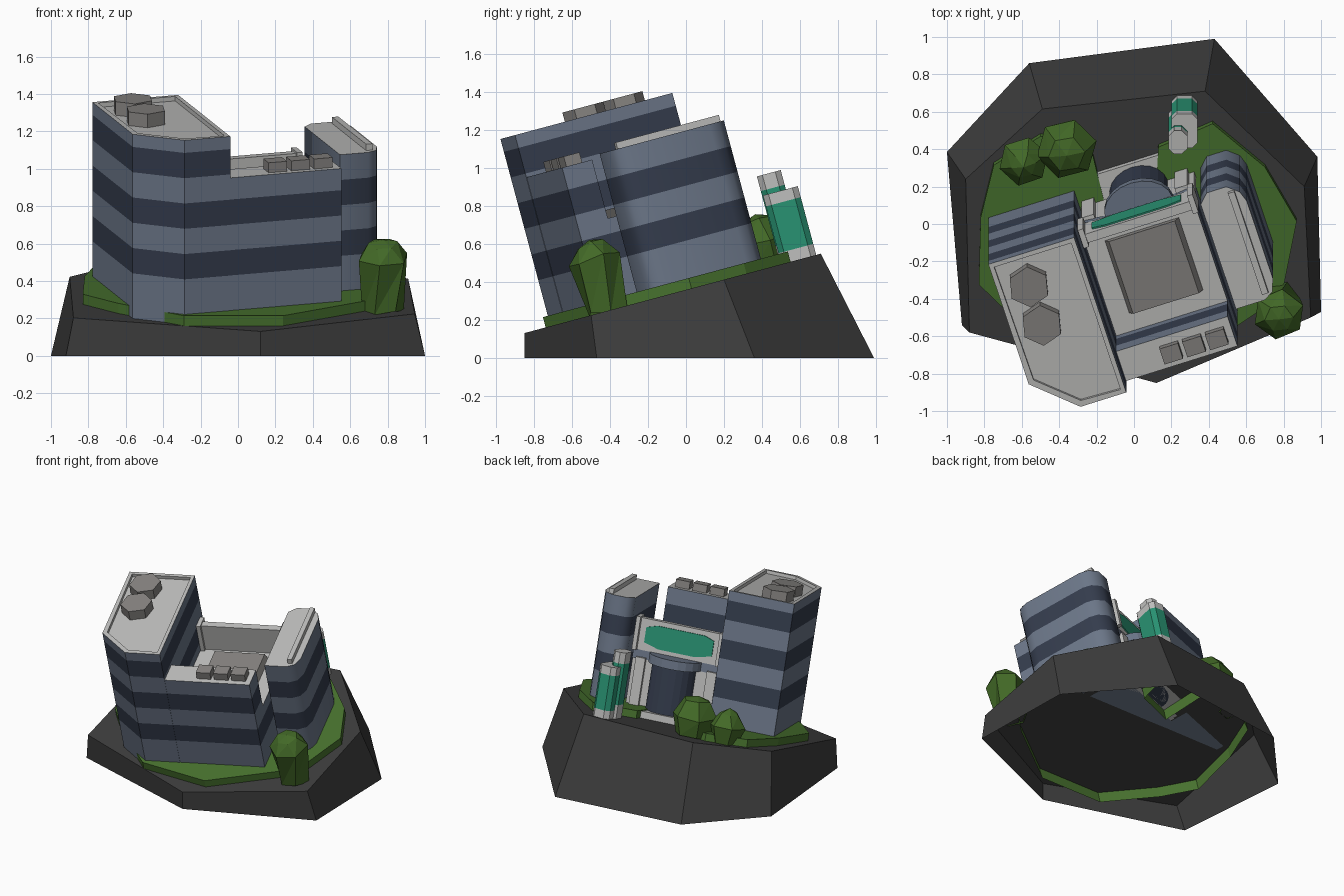
import bpy, bmesh, math, random
from mathutils import Matrix, Vector

if "Cube" in bpy.data.objects:
    bpy.data.objects.remove(bpy.data.objects["Cube"])

random.seed(4)

# colours
def mat(name, r, g, b):
    m = bpy.data.materials.new(name)
    m.diffuse_color = (r, g, b, 1)
    m.use_nodes = True
    m.node_tree.nodes["Principled BSDF"].inputs["Base Color"].default_value = m.diffuse_color
    return m

ROCK = mat("dark rock", .046, .046, .046)
GRASS = mat("grass green", .065, .17, .028)
LEAF = mat("leaf green", .055, .14, .02)
WALL = mat("blue grey wall", .15, .185, .25)
GLASS = mat("navy window band", .035, .046, .075)
PALE = mat("pale grey", .52, .52, .51)
UNIT = mat("roof grey", .24, .23, .22)
TEAL = mat("teal sign", .022, .29, .17)

# the whole site lies on a hillside tilted 15 degrees; buildings are turned 18 degrees on it
SITE = Matrix.Translation((0, 0, .358)) @ Matrix.Rotation(math.radians(15), 4, 'X')
YARD = SITE @ Matrix.Rotation(math.radians(18), 4, 'Z')


def finish(name, bm, mats, frame):
    bmesh.ops.recalc_face_normals(bm, faces=bm.faces)
    bm.transform(frame)
    me = bpy.data.meshes.new(name)
    bm.to_mesh(me)
    bm.free()
    for m in mats:
        me.materials.append(m)
    ob = bpy.data.objects.new(name, me)
    bpy.context.collection.objects.link(ob)
    return ob


def prism(name, pts, levels, mats, frame=YARD, top=None, rim=0, bottom=True):
    """Stack outline pts through the levels; wall material alternates, top gets its own."""
    bm = bmesh.new()
    rings = [[bm.verts.new((x, y, z)) for x, y in pts] for z in levels]
    n = len(pts)
    for k in range(len(levels) - 1):
        for i in range(n):
            j = (i + 1) % n
            f = bm.faces.new((rings[k][i], rings[k][j], rings[k + 1][j], rings[k + 1][i]))
            f.material_index = k % len(mats)
    if bottom:
        bm.faces.new(rings[0][::-1])
    cap = bm.faces.new(rings[-1])
    allm = list(mats)
    if top:
        cap.material_index = len(allm)
        allm.append(top)
    if rim:
        bm.normal_update()
        bmesh.ops.inset_region(bm, faces=[cap], thickness=rim)
        ring = bmesh.ops.extrude_face_region(bm, geom=[cap])
        vs = [g for g in ring['geom'] if isinstance(g, bmesh.types.BMVert)]
        bmesh.ops.translate(bm, vec=(0, 0, -.025), verts=vs)
        if cap.is_valid:
            bm.faces.remove(cap)
    return finish(name, bm, allm, frame)


def rect(a0, a1, b0, b1):
    return [(a0, b0), (a1, b0), (a1, b1), (a0, b1)]


def box(name, a0, a1, b0, b1, w0, w1, m, frame=YARD):
    return prism(name, rect(a0, a1, b0, b1), [w0, w1], [m], frame)


# rock: flat foot on the ground, sloping top, open underneath
foot = [(-1, .385), (-.92, -.54), (.12, -.85), (1, -.47), (.98, .36), (.43, .99), (-.56, .86)]
crest = [(-.9, .24), (-.88, -.58), (.12, -.85), (.945, -.50), (.91, .20), (.38, .71), (-.49, .615)]
bm = bmesh.new()
low = [bm.verts.new((x, y, 0)) for x, y in foot]
high = [bm.verts.new((x, y, .358 + .268 * y)) for x, y in crest]
for i in range(7):
    j = (i + 1) % 7
    bm.faces.new((low[i], low[j], high[j], high[i]))
bm.faces.new(high)
finish("rock_base", bm, [ROCK], Matrix())

# lawn with a notch for the entrance path
lawn = [(-.83, -.32), (-.64, -.51), (-.29, -.765), (.24, -.765), (.68, -.46), (.80, -.33), (.87, .03),
        (.70, .33), (.42, .57), (.13, .44), (.12, .24), (-.16, .14), (-.24, .48), (-.50, .50), (-.75, .34), (-.82, .05)]
prism("lawn", lawn, [-.09, .056], [GRASS], SITE, bottom=False)
box("entrance_path", -.13, .25, .12, .335, 0, .05, PALE)

# banded office buildings
BANDS = [0, .25, .39, .53, .67, .81, .95, 1.02]
tower = [(-.725, -.41), (-.50, -.614), (-.243, -.614), (-.243, .288), (-.725, .288)]
prism("tall_tower", tower, BANDS, [WALL, GLASS], top=PALE, rim=.035)
prism("front_wing", rect(-.243, .383, -.612, -.44), BANDS[:5] + [.79], [WALL, GLASS], top=PALE)
side = [(.44, -.41), (.60, -.41), (.655, -.38), (.68, -.31), (.68, .14), (.66, .20), (.60, .25), (.49, .25), (.44, .20)]
block = prism("side_block", side, BANDS[:5] + [.81], [WALL, GLASS], top=PALE)
bpy.context.view_layer.objects.active = block
block.select_set(True)
bpy.ops.object.shade_smooth_by_angle(angle=math.radians(48))
box("side_block_roof_fin", .60, .635, -.37, .22, .80, .845, PALE)
prism("middle_hall", rect(-.243, .383, -.44, .16), BANDS[:3] + [.47], [WALL, GLASS], top=PALE)

# skylight on the hall
bm = bmesh.new()
bmesh.ops.create_cube(bm, size=1)
for v in bm.verts:
    s = 1 if v.co.z < 0 else .88
    v.co = Vector((.07 + v.co.x * .42 * s, -.13 + v.co.y * .42, .465 + (v.co.z + .5) * .05))
finish("hall_skylight", bm, [UNIT], YARD)

# entrance front: pale piers, bowed glass, canopy and sign board
box("entrance_wall", -.235, .40, .155, .19, 0, .40, PALE)
for k, a in enumerate((-.225, .30)):
    box("entrance_pier_%d" % k, a, a + .07, .16, .22, 0, .40, PALE)


def bow(r, depth, edge):
    arc = [(.09 + r * math.cos(t * math.pi / 10), .19 + depth * math.sin(t * math.pi / 10)) for t in range(11)]
    return arc if not edge else [(-.235, .16), (.40, .16), (.40, .205)] + arc + [(-.235, .205)]


prism("bowed_entrance_glass", bow(.16, .125, False), [0, .40], [GLASS])
prism("entrance_canopy", bow(.19, .145, True), [.385, .45], [WALL])
box("sign_board", -.235, .40, .15, .20, .45, .68, PALE)
for k, a in enumerate((-.24, .375)):
    box("sign_end_%d" % k, a, a + .03, .13, .235, .45, .69, PALE)
bm = bmesh.new()
sign = [(-.17, .51), (-.05, .48), (.22, .48), (.33, .51), (.33, .62), (.25, .645), (-.10, .645), (-.17, .62)]
face = bm.faces.new([bm.verts.new((a, .20, w)) for a, w in sign])
ext = bmesh.ops.extrude_face_region(bm, geom=[face])
bmesh.ops.translate(bm, vec=(0, .008, 0), verts=[g for g in ext['geom'] if isinstance(g, bmesh.types.BMVert)])
finish("sign_panel", bm, [TEAL], YARD)

# rooftop equipment
for k, b in enumerate((.114, -.11)):
    hexa = [(-.554 + .112 * math.cos(i * math.pi / 3 + .3), b + .112 * math.sin(i * math.pi / 3 + .3)) for i in range(6)]
    prism("roof_tank_%d" % k, hexa, [.99, 1.07], [UNIT])
for k in range(3):
    a = .037 + .128 * k
    box("roof_vent_%d" % k, a - .052, a + .052, -.575, -.485, .78, .845, UNIT)

# roadside pillar sign: two blocks with teal middle bands
for k, (u, v, du, dv, lv) in enumerate(((.27, .615, .07, .095, [0, .06, .315, .375]),
                                       (.235, .58, .05, .065, [0, .10, .40, .48]))):
    c = .03
    pts = [(u - du + c, v - dv), (u + du - c, v - dv), (u + du, v - dv + c), (u + du, v + dv - c),
           (u + du - c, v + dv), (u - du + c, v + dv), (u - du, v + dv - c), (u - du, v - dv + c)]
    prism("pillar_sign_%d" % k, pts, lv, [PALE, TEAL], SITE, top=PALE)


# faceted trees
def tree(name, u, v, r, h, rings):
    bm = bmesh.new()
    prev = None
    for t, s in rings:
        off = random.random() * .5
        ring = [bm.verts.new((u + r * s * math.cos(i * math.tau / 6 + off), v + r * s * math.sin(i * math.tau / 6 + off),
                              h * (t + random.uniform(-.04, .04)))) for i in range(6)]
        if prev:
            for i in range(6):
                j = (i + 1) % 6
                bm.faces.new((prev[i], prev[j], ring[j]))
                bm.faces.new((prev[i], ring[j], ring[i]))
        prev = ring
    tip = bm.verts.new((u, v, h))
    for i in range(6):
        bm.faces.new((prev[i], prev[(i + 1) % 6], tip))
    finish(name, bm, [LEAF], SITE)


tree("tree_front", .775, -.425, .14, .385, ((0, .8), (.75, 1), (.94, .55)))
tree("tree_back_large", -.36, .455, .165, .29, ((0, .75), (.5, 1), (.88, .6)))
tree("tree_back_small", -.59, .38, .135, .25, ((0, .65), (.5, 1), (.85, .5)))
